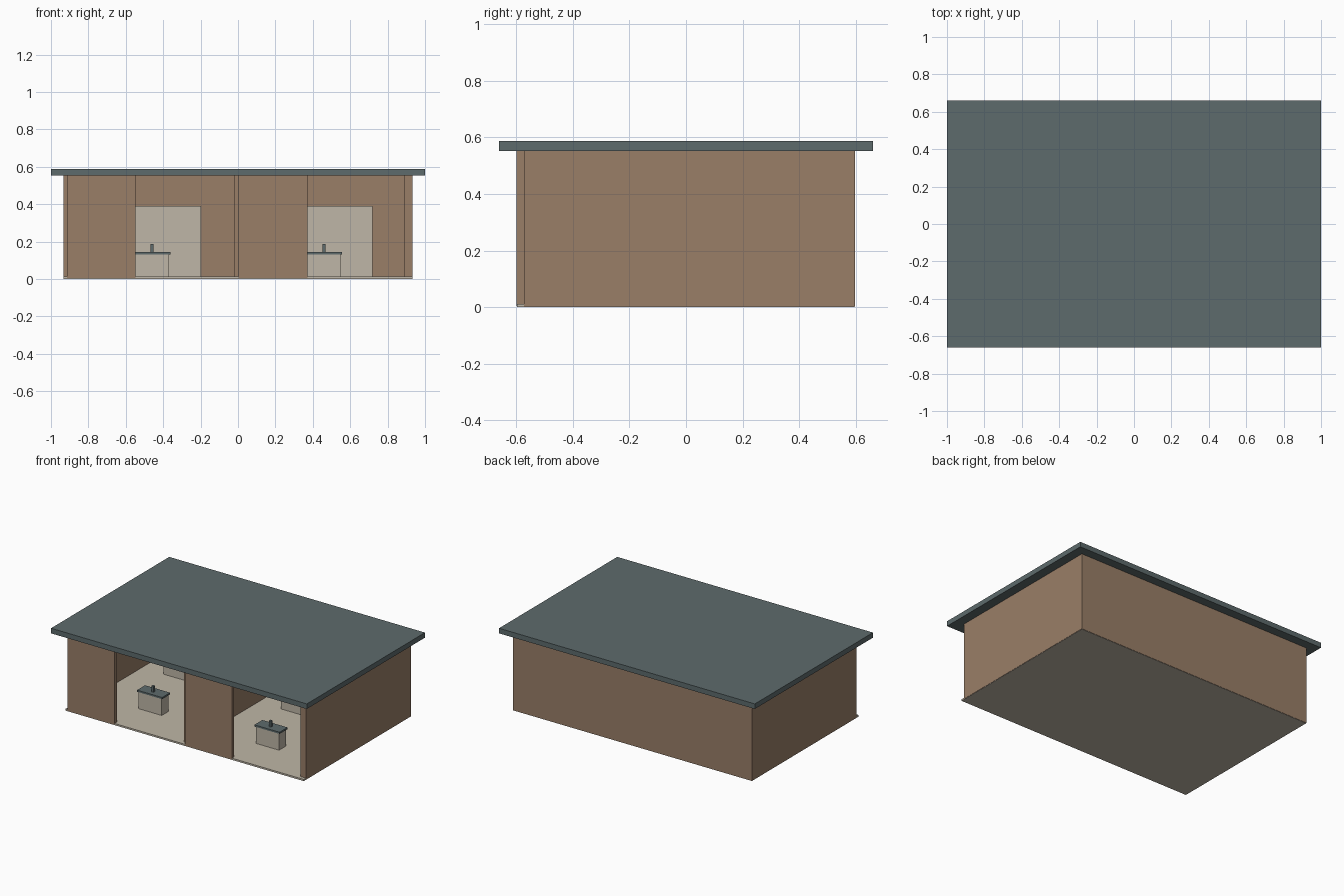
import bpy

if "Cube" in bpy.data.objects:
    bpy.data.objects.remove(bpy.data.objects["Cube"], do_unlink=True)


def material(name, rgb):
    m = bpy.data.materials.new(name)
    m.use_nodes = True
    m.diffuse_color = (*rgb, 1)
    m.node_tree.nodes["Principled BSDF"].inputs["Base Color"].default_value = (*rgb, 1)
    return m


SLATE = material("slate_grey", (0.11, 0.145, 0.15))
BROWN = material("warm_brown", (0.32, 0.21, 0.137))
CREAM = material("pale_cream", (0.52, 0.47, 0.385))


def box(name, mat, x, y, z):
    """Box spanning the given (low, high) range on each axis."""
    spans = (x, y, z)
    bpy.ops.mesh.primitive_cube_add(size=1, location=[(a + b) / 2 for a, b in spans])
    ob = bpy.context.object
    ob.name = name
    ob.scale = [b - a for a, b in spans]
    bpy.ops.object.transform_apply(location=False, rotation=False, scale=True)
    ob.data.materials.append(mat)
    return ob


# Shell: roof slab, floor, back wall, side walls and central partition
TOP = 0.552
WALL_Z = (0.002, TOP)
WALL_Y = (-0.573, 0.58)
box("roof_slab", SLATE, (-1, 1), (-0.66, 0.66), (TOP, 0.588))
box("floor_slab", CREAM, (-0.932, 0.932), (-0.597, 0.595), (0, 0.012))
box("back_wall", BROWN, (-0.934, 0.934), (0.56, 0.597), WALL_Z)
box("right_side_wall", BROWN, (-0.934, -0.89), WALL_Y, WALL_Z)
box("left_side_wall", BROWN, (0.89, 0.934), WALL_Y, WALL_Z)
box("central_partition", BROWN, (-0.02, 0.02), WALL_Y, (0.006, TOP))

# Two identical bays, each with a front panel, a screen and a wash counter
for side, cx in (("right", -0.459), ("left", 0.459)):
    def part(name, mat, x, y, z):
        box(f"{side}_{name}", mat, (cx + x[0], cx + x[1]), y, z)

    part("front_panel", BROWN, (-0.456, -0.088), (-0.599, -0.573), (0.005, TOP))
    part("inner_screen", CREAM, (-0.26, 0.26), (0.195, 0.235), (0.01, 0.39))
    part("counter_cabinet", CREAM, (-0.09, 0.09), (-0.325, -0.25), (0.01, 0.132))
    part("counter_top", SLATE, (-0.098, 0.098), (-0.332, -0.243), (0.132, 0.144))
    part("counter_tap", SLATE, (-0.008, 0.008), (-0.3, -0.284), (0.142, 0.186))
